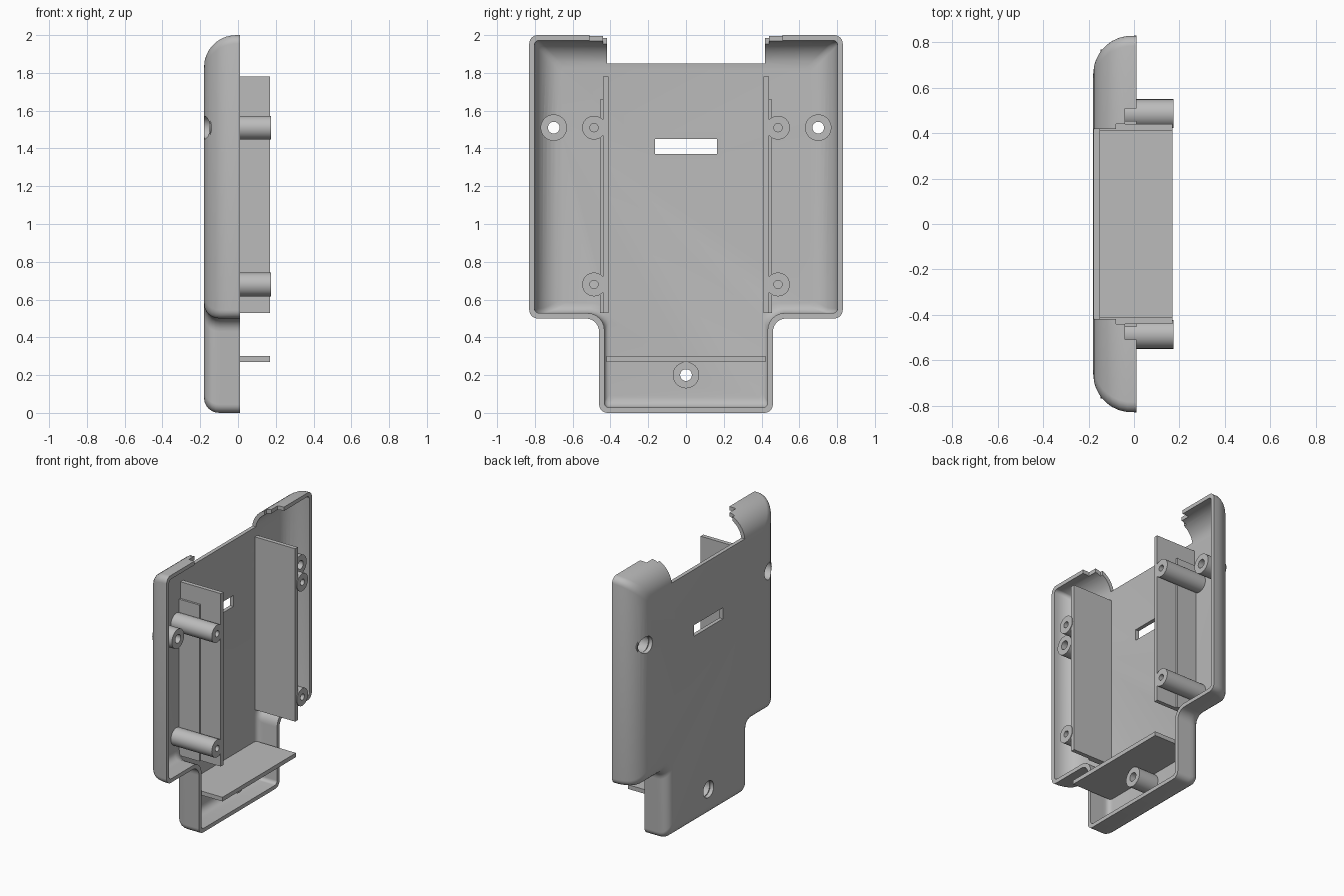
import bpy, bmesh, math
from mathutils import Vector

cube = bpy.data.objects.get("Cube")
if cube:
    bpy.data.objects.remove(cube, do_unlink=True)

grey = bpy.data.materials.new("plain_grey")
grey.use_nodes = True
grey.diffuse_color = (0.5, 0.5, 0.5, 1)
grey.node_tree.nodes["Principled BSDF"].inputs["Base Color"].default_value = (0.5, 0.5, 0.5, 1)

BACK, RIM, WALL = -0.18, 0.01, 0.028


def make(name, bm, smooth=False):
    bmesh.ops.recalc_face_normals(bm, faces=bm.faces[:])
    mesh = bpy.data.meshes.new(name)
    bm.to_mesh(mesh)
    bm.free()
    mesh.materials.append(grey)
    ob = bpy.data.objects.new(name, mesh)
    bpy.context.collection.objects.link(ob)
    if smooth:
        activate(ob)
        bpy.ops.object.shade_smooth_by_angle(angle=math.radians(35))
    return ob


def activate(ob):
    bpy.ops.object.select_all(action='DESELECT')
    ob.select_set(True)
    bpy.context.view_layer.objects.active = ob


def box(name, x, y, z):
    bm = bmesh.new()
    bmesh.ops.create_cube(bm, size=1)
    for v in bm.verts:
        v.co = [a + (b - a) * (c + 0.5) for (a, b), c in zip((x, y, z), v.co)]
    return make(name, bm)


def bridge(bm, a, b):
    n = len(a)
    for i in range(n):
        j = (i + 1) % n
        bm.faces.new((a[i], a[j], b[j], b[i]))


def lathe(name, y, z, profile, segments=32):
    """Turn a closed (x, radius) profile about an axis along x."""
    bm = bmesh.new()
    rings = []
    for x, r in profile:
        angles = [math.tau * i / segments for i in range(segments)]
        rings.append([bm.verts.new((x, y + r * math.cos(a), z + r * math.sin(a))) for a in angles])
    for i, ring in enumerate(rings):
        bridge(bm, ring, rings[(i + 1) % len(rings)])
    return make(name, bm, True)


def rod(name, y, z, r, x0, x1):
    bm = bmesh.new()
    rings = [[bm.verts.new((x, y + r * math.cos(math.tau * i / 32), z + r * math.sin(math.tau * i / 32)))
              for i in range(32)] for x in (x0, x1)]
    bridge(bm, *rings)
    for ring in rings:
        bm.faces.new(ring)
    return make(name, bm)


def rounded(points, convex, concave, steps=6):
    out = []
    for i, p in enumerate(points):
        p = Vector(p)
        a = (Vector(points[i - 1]) - p).normalized()
        b = (Vector(points[(i + 1) % len(points)]) - p).normalized()
        r = convex if a.cross(b) < 0 else concave
        for k in range(steps + 1):
            t = math.pi / 2 * k / steps
            out.append(p + a * r * (1 - math.sin(t)) + b * r * (1 - math.cos(t)))
    return out


def shell_ring(bm, depth, wall):
    """T-shaped loop at a depth above the back; each edge has its own rounding."""
    def inset(r):
        r -= wall
        d = depth - wall
        return wall + (r - math.sqrt(r * r - (r - d) ** 2) if d < r else 0)
    wing, top, under, neck, foot = (inset(r) for r in (0.17, 0.17, 0.08, 0.06, 0.08))
    half = [(0.46 - neck, foot), (0.46 - neck, 0.5 + under),
            (0.83 - wing, 0.5 + under), (0.83 - wing, 2 - top)]
    loop = half + [(-y, z) for y, z in reversed(half)]
    sign = 0.02 if wall else 0
    return [bm.verts.new((BACK + depth, p.x, p.y))
            for p in rounded(loop, 0.045 - sign, 0.07 + sign)]


# Hollow T-shaped shell: outside, rim, inside, floor
bm = bmesh.new()
full = RIM - BACK
steps = [0, 0.004, 0.012, 0.025, 0.042, 0.062, 0.085, 0.115, 0.15]
outer = [shell_ring(bm, d, 0) for d in steps + [full]]
inner = [shell_ring(bm, WALL + d * 0.9, WALL) for d in steps] + [shell_ring(bm, full, WALL)]
rings = outer + inner[::-1]
for a, b in zip(rings, rings[1:]):
    bridge(bm, a, b)
bm.faces.new(outer[0])
bm.faces.new(inner[0])
shell = make("shell", bm)

# Openings: top notch, stepped rim cuts, slot, screw recesses
screws = [(-0.70, 1.51), (0.70, 1.51), (0, 0.20)]
cutters = [box("notch_cutter", (-0.3, 0.3), (-0.418, 0.418), (1.85, 2.2)),
           box("slot_cutter", (-0.3, -0.1), (-0.165, 0.165), (1.37, 1.45))]
for s in (-1, 1):
    for edge, x in ((0.51, -0.04), (0.44, -0.08)):
        cutters.append(box("rim_cutter", (x, 0.3), sorted((s * 0.40, s * edge)), (1.9, 2.2)))
cutters += [rod("recess_cutter", y, z, 0.06, -0.3, -0.09) for y, z in screws]
for c in cutters:
    c.hide_render = True
    mod = shell.modifiers.new("cut", 'BOOLEAN')
    mod.operation, mod.solver, mod.object = 'DIFFERENCE', 'EXACT', c
    activate(shell)
    bpy.ops.object.modifier_apply(modifier=mod.name)
    bpy.data.objects.remove(c, do_unlink=True)
activate(shell)
bpy.ops.object.shade_smooth_by_angle(angle=math.radians(35))

# Screw bosses with a recess open to the back
for y, z in screws:
    lathe("screw_boss", y, z, [(-0.147, 0.07), (RIM, 0.07), (RIM, 0.031),
                               (-0.08, 0.031), (-0.08, 0.06), (-0.147, 0.06)])

# Side rails, their backing strips and the standoff posts
for s, side in ((-1, "right"), (1, "left")):
    box("rail_" + side, (-0.155, 0.17), sorted((s * 0.41, s * 0.44)), (0.53, 1.78))
    box("rail_strip_" + side, (-0.155, RIM), sorted((s * 0.44, s * 0.455)), (0.53, 1.66))
    for z in (0.68, 1.51):
        lathe("post_" + side, s * 0.487, z, [(-0.155, 0.063), (0.175, 0.063),
                                             (0.175, 0.022), (-0.155, 0.022)])

# Shelf across the neck
box("shelf", (-0.155, 0.17), (-0.42, 0.42), (0.27, 0.30))
